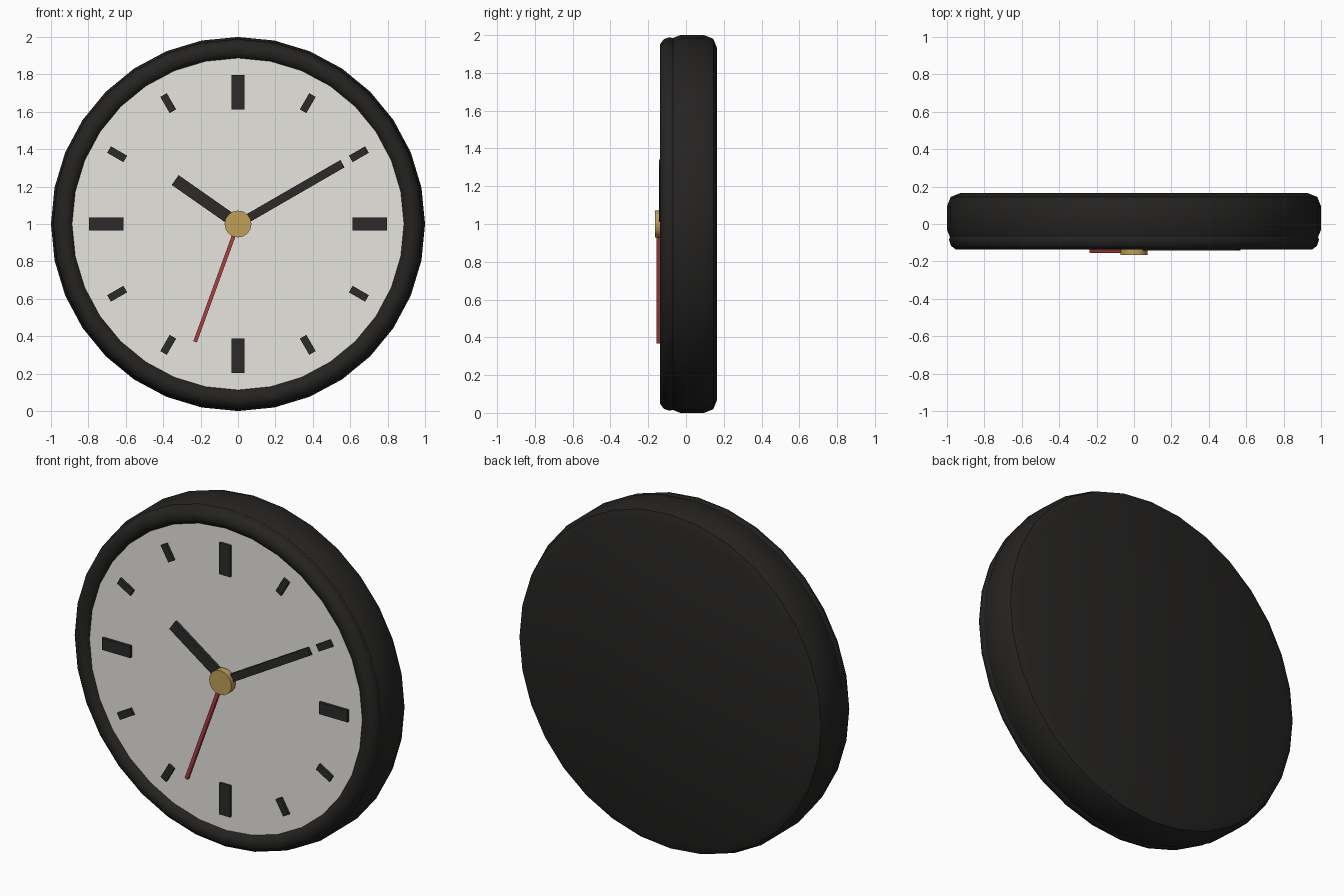
import bpy, bmesh
from math import radians, pi, sin, cos
from mathutils import Matrix

if "Cube" in bpy.data.objects:
    bpy.data.objects.remove(bpy.data.objects["Cube"])

CENTRE = Matrix.Translation((0, 0, 1))


def material(name, rgb):
    m = bpy.data.materials.new(name)
    m.diffuse_color = (*rgb, 1)
    m.use_nodes = True
    m.node_tree.nodes["Principled BSDF"].inputs["Base Color"].default_value = m.diffuse_color
    return m


BLACK = material("black", (0.018, 0.017, 0.016))
MARK = material("dark_grey", (0.025, 0.024, 0.023))
CREAM = material("cream", (0.80, 0.78, 0.73))
GOLD = material("brass", (0.53, 0.35, 0.10))
RED = material("red", (0.40, 0.05, 0.05))


def finish(bm, name, mat, smooth=None):
    bmesh.ops.recalc_face_normals(bm, faces=bm.faces)
    me = bpy.data.meshes.new(name)
    bm.to_mesh(me)
    bm.free()
    ob = bpy.data.objects.new(name, me)
    bpy.context.collection.objects.link(ob)
    me.materials.append(mat)
    if smooth:
        bpy.ops.object.select_all(action='DESELECT')
        ob.select_set(True)
        bpy.context.view_layer.objects.active = ob
        bpy.ops.object.shade_smooth_by_angle(angle=radians(smooth))
    return ob


def lathe(name, profile, sides, mat, smooth=None, closed=False):
    """Turn (radius, y) points around the clock's y axis; open profiles get end caps."""
    bm = bmesh.new()
    rings = [[bm.verts.new((r * sin(2 * pi * i / sides), y, 1 + r * cos(2 * pi * i / sides)))
              for i in range(sides)] for r, y in profile]
    pairs = list(zip(rings, rings[1:]))
    if closed:
        pairs.append((rings[-1], rings[0]))
    else:
        bm.faces.new(rings[0])
        bm.faces.new(rings[-1])
    for a, b in pairs:
        for i in range(sides):
            j = (i + 1) % sides
            bm.faces.new((a[i], a[j], b[j], b[i]))
    return finish(bm, name, mat, smooth)


def bar(name, degrees, r0, r1, width, front, back, mat):
    """Box lying on the dial, pointing clockwise from twelve."""
    bm = bmesh.new()
    place = (CENTRE @ Matrix.Rotation(radians(degrees), 4, 'Y')
             @ Matrix.Translation((0, (front + back) / 2, (r0 + r1) / 2))
             @ Matrix.Diagonal((width, back - front, r1 - r0, 1)))
    bmesh.ops.create_cube(bm, size=1, matrix=place)
    return finish(bm, name, mat)


# Case with rounded rims
lathe("case", [(0.93, -0.10), (0.98, -0.08), (1.0, -0.03),
               (1.0, 0.095), (0.98, 0.145), (0.93, 0.165)], 32, BLACK, 30)

# Rounded front bezel ring
lathe("bezel", [(0.934 + 0.055 * cos(k * pi / 5), -0.085 + 0.055 * sin(k * pi / 5))
                for k in range(10)], 32, BLACK, 40, closed=True)

# Dial
lathe("dial", [(0.90, -0.11), (0.90, -0.09)], 32, CREAM)

# Hour markers, long at the quarters
for h in range(12):
    if h % 3 == 0:
        bar(f"hour_marker_{h}", h * 30, 0.613, 0.797, 0.07, -0.125, -0.105, MARK)
    else:
        bar(f"hour_marker_{h}", h * 30, 0.696, 0.796, 0.04, -0.125, -0.105, MARK)

# Hands
bar("hour_hand", -55, 0, 0.41, 0.064, -0.132, -0.114, MARK)
bar("minute_hand", 60, 0, 0.645, 0.045, -0.142, -0.124, MARK)
bar("second_hand", 200, 0, 0.67, 0.02, -0.155, -0.137, RED)

# Centre hub
lathe("hub", [(0.072, -0.165), (0.072, -0.125)], 16, GOLD, 30)
